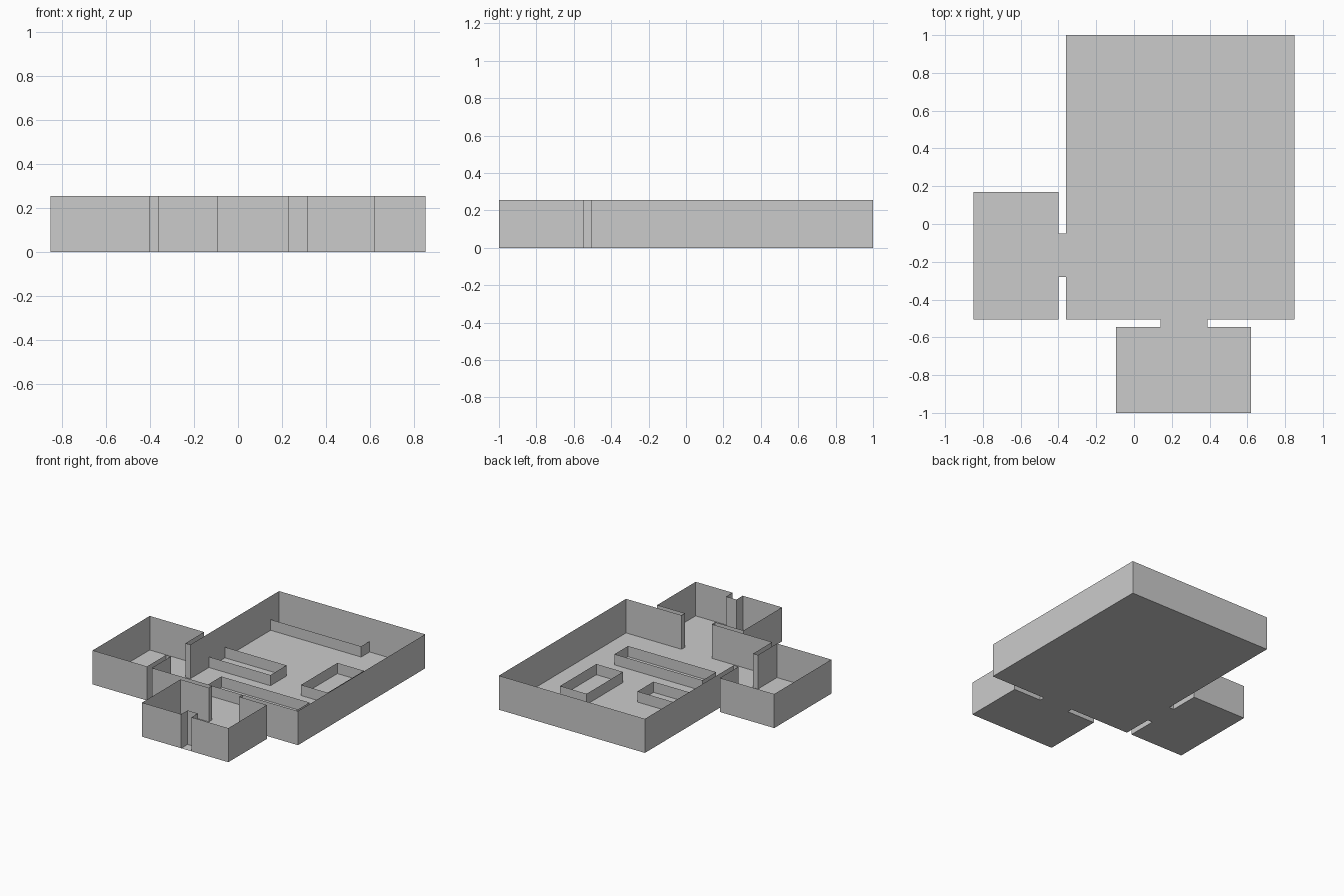
import bpy

if "Cube" in bpy.data.objects:
    bpy.data.objects.remove(bpy.data.objects["Cube"])

WALL_H = 0.255
LOW_H = 0.08

grey = bpy.data.materials.new("plain grey")
grey.diffuse_color = (0.6, 0.6, 0.6, 1)
grey.use_nodes = True
grey.node_tree.nodes["Principled BSDF"].inputs["Base Color"].default_value = grey.diffuse_color


def add_mesh(name, verts, faces):
    mesh = bpy.data.meshes.new(name)
    mesh.from_pydata(verts, [], faces)
    mesh.materials.append(grey)
    obj = bpy.data.objects.new(name, mesh)
    bpy.context.collection.objects.link(obj)
    return obj


def sheet_wall(name, path, height, closed=False):
    """Thin upright wall following a plan path."""
    n = len(path)
    verts = [(x, y, z) for z in (0, height) for x, y in path]
    faces = [(i, (i + 1) % n, n + (i + 1) % n, n + i)
             for i in range(n if closed else n - 1)]
    return add_mesh(name, verts, faces)


def rect(x0, x1, y0, y1):
    return [(x0, y0), (x1, y0), (x1, y1), (x0, y1)]


# Outer walls: one counter-clockwise plan outline through all three rooms
outline = [
    # front room, with a shallow niche in its front wall
    (0.14, -0.545), (-0.095, -0.545), (-0.095, -1), (0.23, -1),
    (0.23, -0.925), (0.315, -0.925), (0.315, -1), (0.62, -1),
    (0.62, -0.545), (0.39, -0.545),
    # main room
    (0.39, -0.505), (0.85, -0.505), (0.85, 1), (-0.36, 1), (-0.36, -0.05),
    # side room
    (-0.40, -0.05), (-0.40, 0.17), (-0.85, 0.17), (-0.85, -0.505),
    (-0.40, -0.505), (-0.40, -0.28),
    # back through the main room to the front doorway
    (-0.36, -0.28), (-0.36, -0.505), (0.14, -0.505),
]
sheet_wall("outer_walls", outline, WALL_H, closed=True)

# Floors of rooms and doorways
floors = {
    "main_room_floor": (-0.36, 0.85, -0.505, 1),
    "side_room_floor": (-0.85, -0.40, -0.505, 0.17),
    "front_room_floor": (-0.095, 0.62, -1, -0.545),
    "side_doorway_floor": (-0.40, -0.36, -0.28, -0.05),
    "front_doorway_floor": (0.14, 0.39, -0.545, -0.505),
}
for name, box in floors.items():
    add_mesh(name, [(x, y, 0) for x, y in rect(*box)], [(0, 1, 2, 3)])

# Low partitions inside the main room
sheet_wall("back_counter", [(-0.36, 0.9), (0.39, 0.9), (0.39, 1)], LOW_H)
sheet_wall("left_counter", [(-0.36, 0.17), (0.15, 0.17), (0.15, 0.36),
                            (-0.36, 0.36)], LOW_H)
sheet_wall("right_island", rect(0.41, 0.63, 0.16, 0.59), LOW_H, closed=True)
sheet_wall("front_island", rect(-0.11, 0.62, -0.2, -0.04), LOW_H, closed=True)
